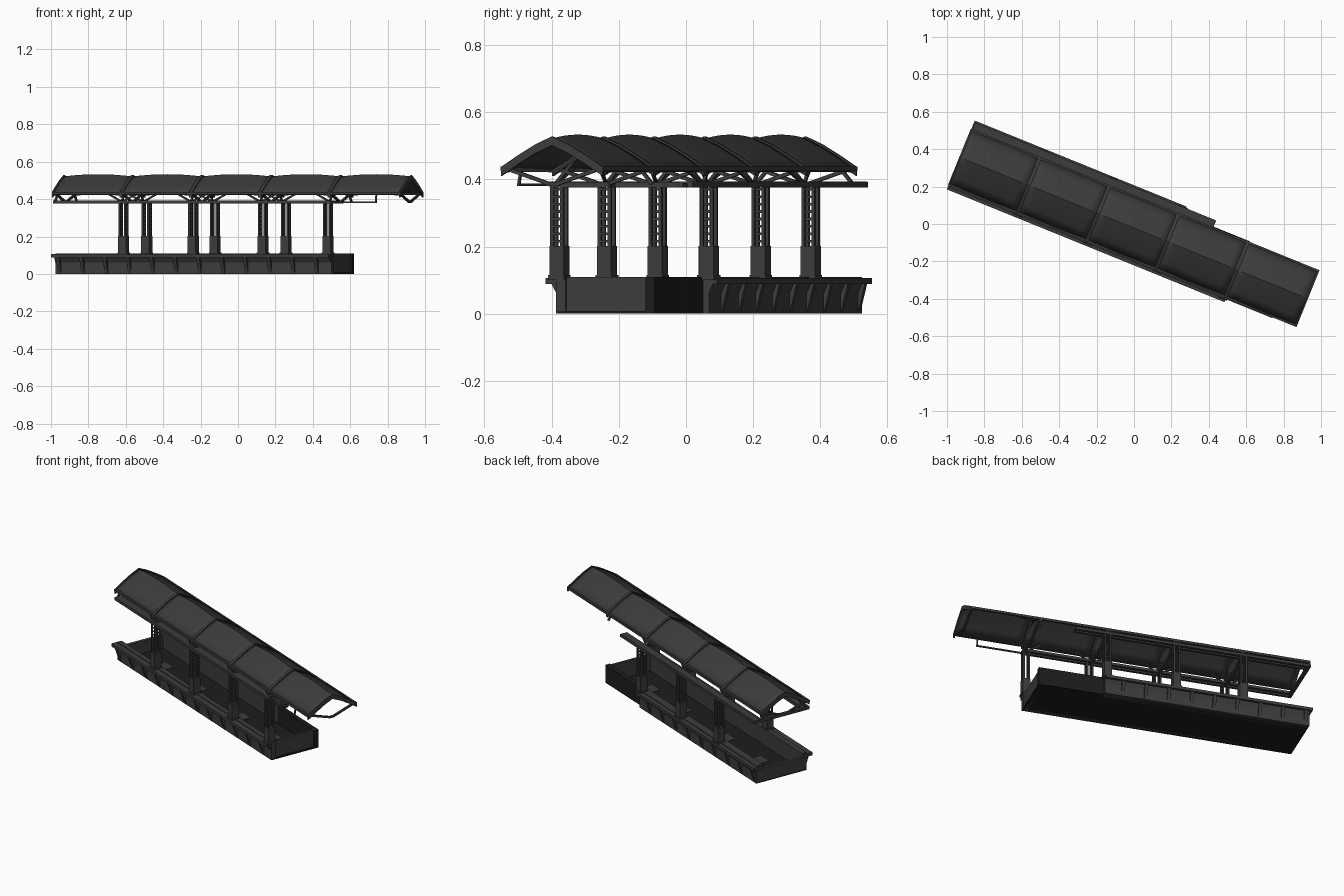
import bpy, bmesh, math
from mathutils import Matrix, Vector

if "Cube" in bpy.data.objects:
    bpy.data.objects.remove(bpy.data.objects["Cube"])

TURN = Matrix.Rotation(math.radians(-22.1), 4, 'Z')   # whole shelter sits askew in plan
dark = bpy.data.materials.new("dark_grey")
dark.diffuse_color = (0.045, 0.045, 0.045, 1)
dark.use_nodes = True
dark.node_tree.nodes["Principled BSDF"].inputs["Base Color"].default_value = dark.diffuse_color
black = bpy.data.materials.new("near_black")
black.diffuse_color = (0.012, 0.012, 0.012, 1)
black.use_nodes = True
black.node_tree.nodes["Principled BSDF"].inputs["Base Color"].default_value = black.diffuse_color


def finish(name, bm, mat=dark, smooth=False):
    bmesh.ops.recalc_face_normals(bm, faces=bm.faces)
    bm.transform(TURN)
    me = bpy.data.meshes.new(name)
    bm.to_mesh(me)
    bm.free()
    me.materials.append(mat)
    ob = bpy.data.objects.new(name, me)
    bpy.context.collection.objects.link(ob)
    if smooth:
        for p in me.polygons:
            p.use_smooth = True
    return ob


def box(bm, u0, u1, v0, v1, z0, z1):
    m = Matrix.Translation(((u0 + u1) / 2, (v0 + v1) / 2, (z0 + z1) / 2)) \
        @ Matrix.Diagonal((u1 - u0, v1 - v0, z1 - z0, 1))
    bmesh.ops.create_cube(bm, size=1, matrix=m)


def bar(bm, a, b, t=0.012):
    a, b = Vector(a), Vector(b)
    d = b - a
    rot = d.to_track_quat('Z', 'Y').to_matrix().to_4x4()
    m = Matrix.Translation((a + b) / 2) @ rot @ Matrix.Diagonal((t, t, d.length, 1))
    bmesh.ops.create_cube(bm, size=1, matrix=m)


def prism(bm, profile, u0, u1):
    """Extrude a (v, z) outline along the length."""
    f = bm.faces.new([bm.verts.new((u0, v, z)) for v, z in profile])
    r = bmesh.ops.extrude_face_region(bm, geom=[f])
    bmesh.ops.translate(bm, vec=(u1 - u0, 0, 0),
                        verts=[g for g in r['geom'] if isinstance(g, bmesh.types.BMVert)])


L, R = -0.985, 0.61          # base ends
SEAMS = [-0.6, -0.2, 0.2, 0.6]
MID = -0.02                  # ridge line

# sunken floor with four hatches
bm = bmesh.new()
box(bm, L, R, -0.165, 0.145, 0, 0.008)
finish("floor", bm, black)
bm = bmesh.new()
for u in (-0.75, -0.4, 0.05, 0.38):
    box(bm, u - 0.04, u + 0.04, -0.045, 0.025, 0.004, 0.011)
finish("floor_hatches", bm)

# side and end walls
bm = bmesh.new()
box(bm, L, R, -0.17, -0.14, 0, 0.11)
box(bm, L, 0.226, 0.12, 0.165, 0, 0.11)
box(bm, L, L + 0.02, -0.15, 0.13, 0, 0.085)
box(bm, R - 0.025, R - 0.01, -0.15, 0.13, 0, 0.11)
finish("walls", bm)
bm = bmesh.new()
box(bm, 0.226, R, 0.118, 0.147, 0, 0.11)
finish("plain_back_wall", bm, black)

# overhanging ledges with tapered ribs
bm = bmesh.new()
for inner, face, out, end in ((-0.14, -0.17, -0.205, 0.605), (0.12, 0.165, 0.192, 0.226)):
    box(bm, -0.997, end, min(inner, out), max(inner, out), 0.088, 0.106)
    prism(bm, [(face, 0.06), (face, 0.09), ((face + out) / 2, 0.09)], L, end)
    u = -0.97
    while u < end - 0.02:
        prism(bm, [(face, 0.0), (face, 0.09), (out * 0.98, 0.09)], u, u + 0.018)
        u += 0.135
finish("ledges", bm)

# plinths and latticed columns
bm_p, bm_c = bmesh.new(), bmesh.new()
spots = [(u, -0.168) for u in (-0.592, -0.19, 0.212, 0.588)] + \
        [(u, 0.16) for u in (-0.592, -0.197, 0.212)]
for u, v in spots:
    box(bm_p, u - 0.023, u + 0.023, v - 0.023, v + 0.023, 0.1, 0.202)
    box(bm_p, u - 0.026, u + 0.026, v - 0.026, v + 0.026, 0.1, 0.115)
    for du in (-0.016, 0.016):
        for dv in (-0.016, 0.016):
            box(bm_c, u + du - 0.005, u + du + 0.005, v + dv - 0.005, v + dv + 0.005, 0.2, 0.385)
        for i in range(8):
            z = 0.212 + i * 0.022
            box(bm_c, u + du - 0.002, u + du + 0.002, v - 0.014, v + 0.014, z, z + 0.008)
finish("plinths", bm_p)
finish("columns", bm_c)

# lower frame carried by the columns
bm = bmesh.new()
for v, end in ((-0.182, 0.61), (-0.15, 0.61), (0.145, 0.4), (0.175, 0.4)):
    box(bm, -0.99, end, v - 0.008, v + 0.008, 0.376, 0.392)
for v, end in ((-0.168, 0.61), (0.16, 0.4)):
    box(bm, -0.985, end, v - 0.022, v + 0.022, 0.388, 0.393)
for u in [-0.98] + SEAMS[:3]:
    box(bm, u - 0.01, u + 0.01, -0.18, 0.175, 0.376, 0.392)
box(bm, 0.59, 0.61, -0.18, 0.0, 0.376, 0.392)
bar(bm, (0.6, -0.184, 0.384), (0.875, -0.184, 0.384), 0.008)
bar(bm, (0.87, -0.184, 0.382), (0.87, -0.175, 0.436), 0.008)
finish("lower_frame", bm)

# roof struts: V frames across each seam, diagonals along each side
bm = bmesh.new()
for u in [-0.985] + SEAMS + [1.0]:
    for s in (-1, 1):
        eave = (u, MID + s * 0.15, 0.432)
        bar(bm, (u, MID + s * 0.012, 0.386), eave, 0.011)
        bar(bm, eave, (u, MID, 0.512), 0.011)
        if u < 0.9:
            bar(bm, (u, MID + s * 0.155, 0.386), (u, MID + s * 0.085, 0.468), 0.01)
    bar(bm, (u, MID - 0.02, 0.386), (u, MID + 0.02, 0.386), 0.011)
for u in SEAMS:
    for s in (-1, 1):
        for d in (-0.1, 0.1):
            if u + d < 0.69 and (s < 0 or u < 0.5):
                bar(bm, (u, MID + s * 0.155, 0.386), (u + d, MID + s * 0.135, 0.436), 0.009)
finish("roof_struts", bm)

# five bowed roof panels
section = [(-0.163, 0.430), (-0.11, 0.464), (-0.055, 0.496), (0, 0.521),
           (0.055, 0.496), (0.11, 0.464), (0.163, 0.430)]
edges = [-1.0] + SEAMS + [1.012]
bm = bmesh.new()
for u0, u1 in zip(edges, edges[1:]):
    rows = []
    for i in range(9):
        t = i / 8
        bow = 0.012 * (1 - (2 * t - 1) ** 2)
        rows.append([bm.verts.new((u0 + (u1 - u0) * t, MID + v, z + bow * (1 - abs(v) / 0.2)))
                     for v, z in section])
    for a, b in zip(rows, rows[1:]):
        for j in range(len(section) - 1):
            bm.faces.new((a[j], b[j], b[j + 1], a[j + 1]))
roof = finish("roof_panels", bm, smooth=True)
for f in roof.data.polygons:
    if f.normal.z < 0:
        f.flip()
sol = roof.modifiers.new("thickness", 'SOLIDIFY')
sol.thickness = 0.012
sol.offset = -1
bpy.context.view_layer.objects.active = roof
roof.select_set(True)
bpy.ops.object.shade_smooth_by_angle(angle=math.radians(20))

# seam ribs, eave rails and ridge cap
bm = bmesh.new()
rib = [(MID + v, z + 0.007) for v, z in section] + \
      [(MID + v, z - 0.02) for v, z in reversed(section)]
for u in edges:
    prism(bm, rib, max(u - 0.009, -1.0), min(u + 0.009, 1.012))
for s in (-1, 1):
    v = MID + s * 0.158
    box(bm, -1.0, 1.012, v - 0.006, v + 0.006, 0.424, 0.438)
finish("roof_ribs", bm)
